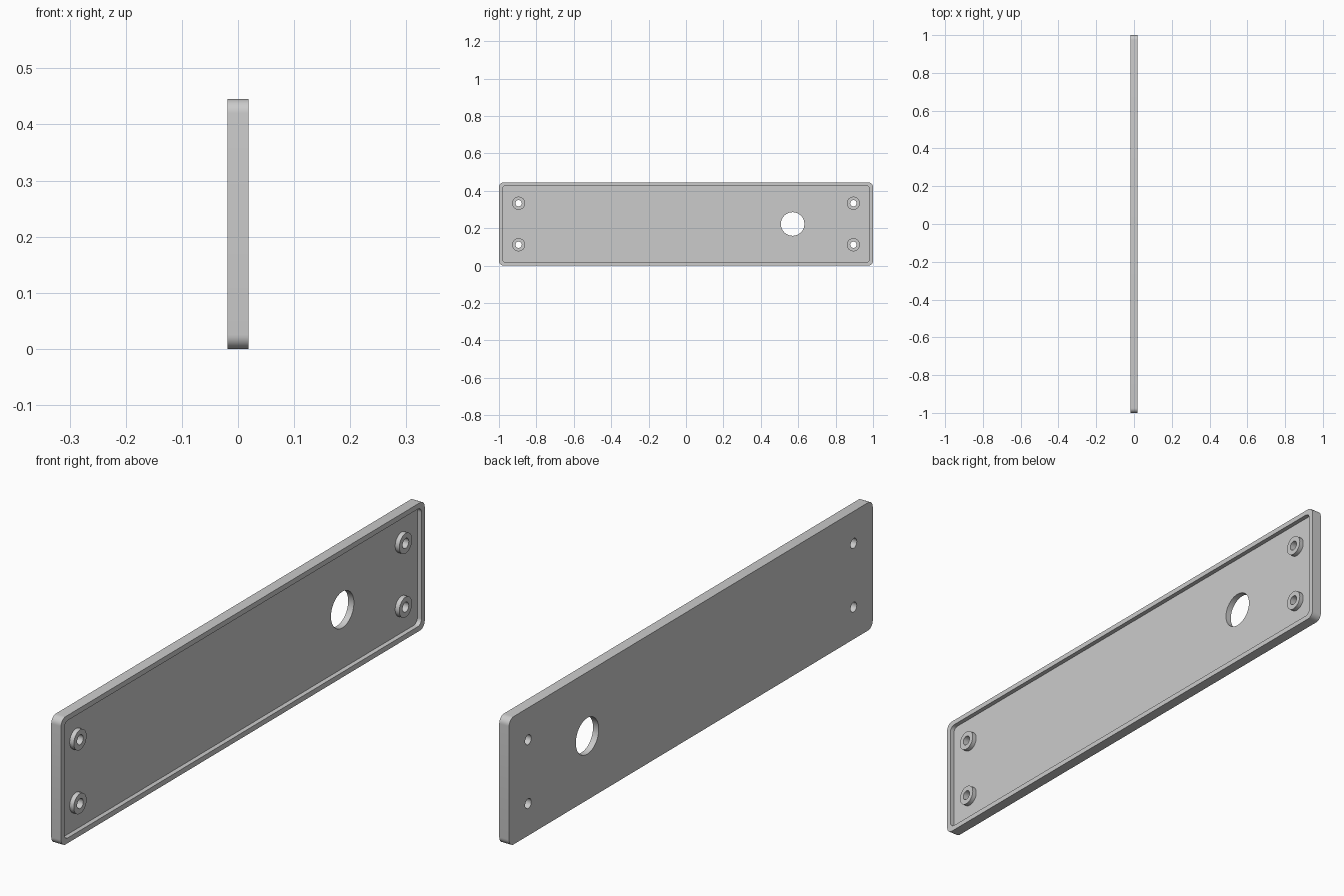
import bpy, bmesh, math
from mathutils import Vector

LENGTH, HEIGHT, HALF_T = 2.0, 0.445, 0.019
RIM, DEPTH = 0.018, 0.016
FLOOR_X = HALF_T - DEPTH
MID_Z = HEIGHT / 2

if "Cube" in bpy.data.objects:
    bpy.data.objects.remove(bpy.data.objects["Cube"], do_unlink=True)

grey = bpy.data.materials.new("plain grey")
grey.use_nodes = True
grey.diffuse_color = (0.6, 0.6, 0.6, 1)
grey.node_tree.nodes["Principled BSDF"].inputs["Base Color"].default_value = grey.diffuse_color


def rounded_rect(length, height, radius, steps=8):
    """Outline in the y-z plane, counter-clockwise."""
    points = []
    for corner, (sy, sz) in enumerate([(1, 1), (-1, 1), (-1, -1), (1, -1)]):
        for i in range(steps + 1):
            a = (corner + i / steps) * math.pi / 2
            points.append((sy * (length / 2 - radius) + radius * math.cos(a),
                           MID_Z + sz * (height / 2 - radius) + radius * math.sin(a)))
    return points


def circle(y, z, radius, steps=48):
    return [(y + radius * math.cos(math.tau * i / steps),
             z + radius * math.sin(math.tau * i / steps)) for i in range(steps)]


def prism(name, outline, x0, x1):
    """Extrude a y-z outline along x."""
    bm = bmesh.new()
    face = bm.faces.new([bm.verts.new((x0, y, z)) for y, z in outline])
    out = bmesh.ops.extrude_face_region(bm, geom=[face])
    moved = [v for v in out["geom"] if isinstance(v, bmesh.types.BMVert)]
    bmesh.ops.translate(bm, verts=moved, vec=Vector((x1 - x0, 0, 0)))
    bmesh.ops.recalc_face_normals(bm, faces=bm.faces)
    mesh = bpy.data.meshes.new(name)
    bm.to_mesh(mesh)
    bm.free()
    mesh.materials.append(grey)
    obj = bpy.data.objects.new(name, mesh)
    bpy.context.collection.objects.link(obj)
    return obj


def combine(target, tool, operation):
    """Apply a boolean and discard the tool."""
    mod = target.modifiers.new(operation.lower(), "BOOLEAN")
    mod.operation, mod.object, mod.solver = operation, tool, "EXACT"
    bpy.context.view_layer.objects.active = target
    bpy.ops.object.modifier_apply(modifier=mod.name)
    bpy.data.objects.remove(tool, do_unlink=True)


# Plate with a shallow tray on the +x side
plate = prism("cover_plate", rounded_rect(LENGTH, HEIGHT, 0.025), -HALF_T, HALF_T)
tray = prism("tray_cutter", rounded_rect(LENGTH - 2 * RIM, HEIGHT - 2 * RIM, 0.02),
             FLOOR_X, HALF_T * 2)
combine(plate, tray, "DIFFERENCE")

# Four screw bosses with through holes
for y in (-0.895, 0.895):
    for z in (MID_Z - 0.111, MID_Z + 0.111):
        boss = prism("screw_boss", circle(y, z, 0.035), FLOOR_X - 0.005, HALF_T)
        combine(plate, boss, "UNION")
        hole = prism("screw_hole_cutter", circle(y, z, 0.017, 32), -0.1, 0.1)
        combine(plate, hole, "DIFFERENCE")

# Large round opening
opening = prism("opening_cutter", circle(0.57, MID_Z, 0.063, 64), -0.1, 0.1)
combine(plate, opening, "DIFFERENCE")

# Smooth curved walls, sharp edges
bpy.ops.object.select_all(action="DESELECT")
plate.select_set(True)
bpy.context.view_layer.objects.active = plate
bpy.ops.object.shade_smooth_by_angle(angle=math.radians(30))
